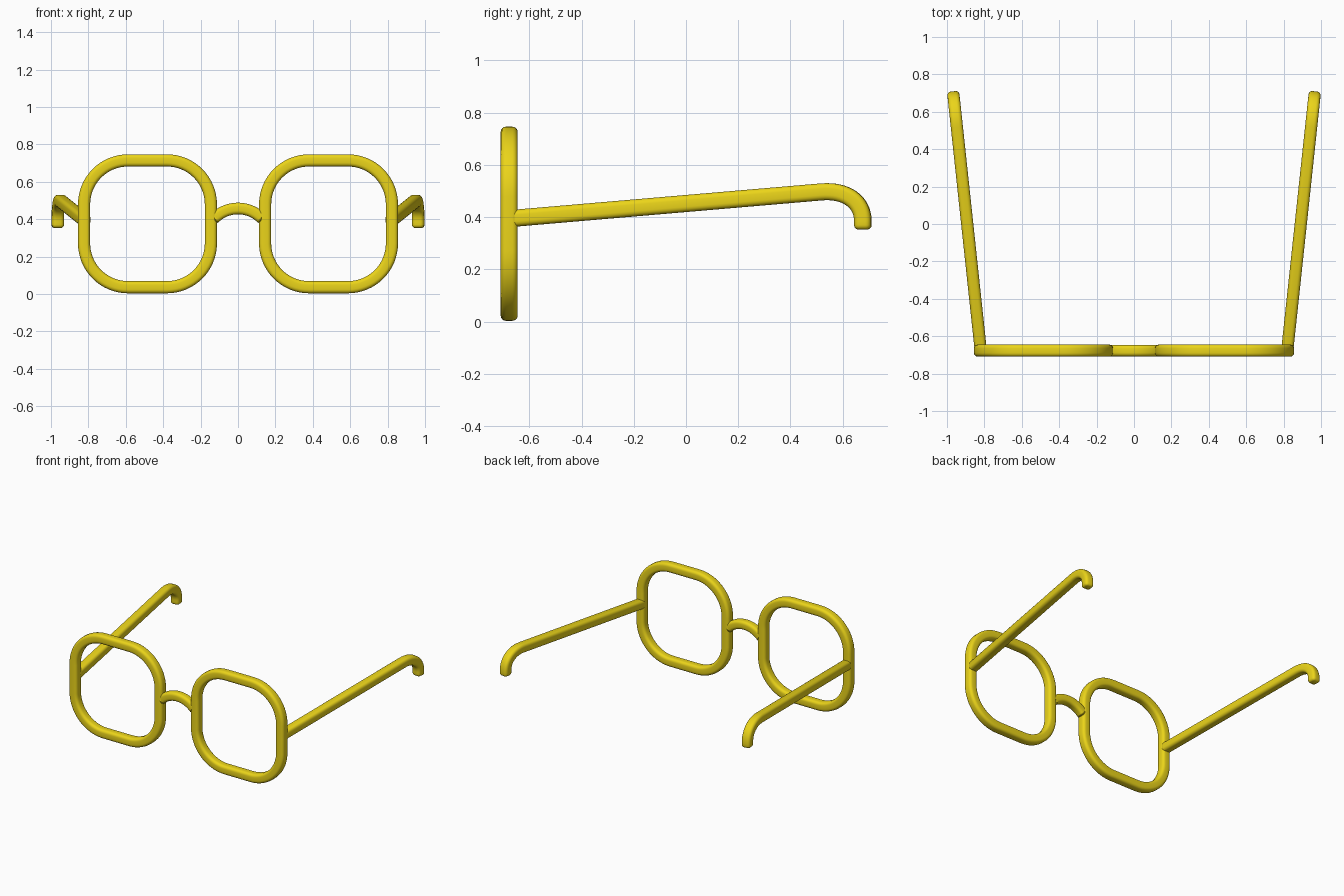
import bpy, bmesh
from math import sin, cos, pi, radians, sqrt
from mathutils import Vector

if "Cube" in bpy.data.objects:
    bpy.data.objects.remove(bpy.data.objects["Cube"])

gold = bpy.data.materials.new("yellow_frame")
gold.diffuse_color = (0.83, 0.66, 0.01, 1)
gold.use_nodes = True
gold.node_tree.nodes["Principled BSDF"].inputs["Base Color"].default_value = gold.diffuse_color


def section(w, r, inset=0.0, steps=4):
    """Rounded square outline of width w, pulled in by inset."""
    pts, k = [], w / 2 - r
    rr = r - inset
    for q, (sx, sy) in enumerate([(1, 1), (-1, 1), (-1, -1), (1, -1)]):
        for i in range(steps + 1):
            a = (q + i / steps) * pi / 2
            pts.append((sx * k + rr * cos(a), sy * k + rr * sin(a)))
    return pts


def sweep(name, path, side, closed=False, w=0.065, r=0.02):
    """Sweep a rounded square along a planar path with plane normal side."""
    path = [Vector(p) for p in path]
    side = Vector(side).normalized()
    n = len(path)
    rings = []
    for i, p in enumerate(path):
        a = path[i - 1] if closed or i else p
        b = path[(i + 1) % n] if closed or i < n - 1 else p
        rings.append((p, (b - a).normalized(), 0.0))
    if not closed:
        # softly rounded ends
        e = r * 0.85
        angles = [radians(d) for d in (0, 25, 50, 75)]
        (p0, t0, _), (p1, t1, _) = rings[0], rings[-1]
        head = [(p0 + t0 * e * (1 - sin(a)), t0, e * (1 - cos(a))) for a in reversed(angles)]
        tail = [(p1 - t1 * e * (1 - sin(a)), t1, e * (1 - cos(a))) for a in angles]
        rings = head + rings[1:-1] + tail
    bm = bmesh.new()
    loops = []
    for p, t, inset in rings:
        up = t.cross(side)
        loops.append([bm.verts.new(p + side * u + up * v) for u, v in section(w, r, inset)])
    m = len(loops[0])
    for i in range(len(loops) if closed else len(loops) - 1):
        a, b = loops[i], loops[(i + 1) % len(loops)]
        for j in range(m):
            k = (j + 1) % m
            bm.faces.new((a[j], a[k], b[k], b[j]))
    if not closed:
        bm.faces.new(loops[0])
        bm.faces.new(loops[-1])
    bmesh.ops.recalc_face_normals(bm, faces=bm.faces)
    for f in bm.faces:
        f.smooth = True
    mesh = bpy.data.meshes.new(name)
    bm.to_mesh(mesh)
    bm.free()
    mesh.materials.append(gold)
    ob = bpy.data.objects.new(name, mesh)
    bpy.context.collection.objects.link(ob)
    return ob


FRONT = -0.677   # y of the front frame's centre line

for s, label in ((-1, "left"), (1, "right")):
    # Rim: rounded square loop
    half, rad, path = 0.339, 0.235, []
    for q, (cx, cz) in enumerate([(1, 1), (-1, 1), (-1, -1), (1, -1)]):
        for i in range(17):
            a = (q + i / 16) * pi / 2
            path.append((s * 0.484 + cx * (half - rad) + rad * cos(a), FRONT,
                         0.375 + cz * (half - rad) + rad * sin(a)))
    sweep(label + "_rim", path, (0, 1, 0), closed=True)

    # Temple arm: straight run, then a quarter-curve hook down behind the ear
    p0, p1 = Vector((-0.67, 0.395)), Vector((0.52, 0.497))
    c1, c2, p2 = Vector((0.61, 0.504)), Vector((0.677, 0.462)), Vector((0.677, 0.385))
    yz = [p0]
    for i in range(17):
        t = i / 16
        yz.append(p1 * (1 - t)**3 + c1 * 3 * t * (1 - t)**2 + c2 * 3 * t * t * (1 - t) + p2 * t**3)
    yz.append(Vector((0.677, 0.353)))
    slope = (0.964 - 0.821) / (0.677 + 0.66)
    arm = [(s * (0.821 + slope * (y + 0.66)), y, z) for y, z in yz]
    sweep(label + "_temple_arm", arm, (1, -s * slope, 0))

# Nose bridge: shallow arch between the rims
R = 0.18
bridge = [(x, FRONT, 0.457 - R + sqrt(R * R - x * x))
          for x in [R * sin(radians(-50 + 100 * i / 24)) for i in range(25)]]
sweep("nose_bridge", bridge, (0, 1, 0), w=0.062)
